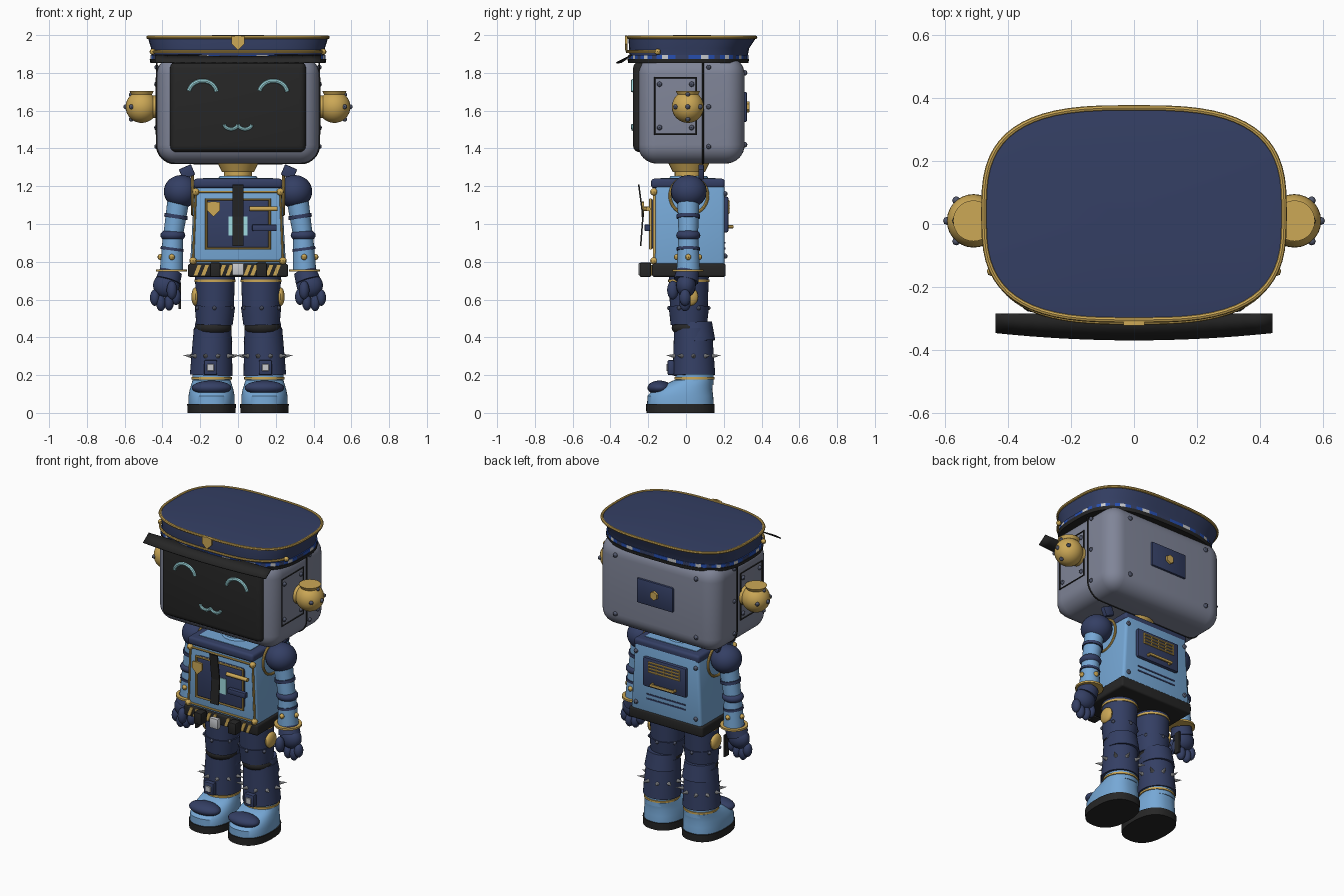
import bpy, bmesh
from math import sin, cos, pi, radians, copysign
from mathutils import Vector, Matrix, Euler

if "Cube" in bpy.data.objects:
    bpy.data.objects.remove(bpy.data.objects["Cube"], do_unlink=True)


def paint(name, *rgb):
    lin = [((c / 255 + .055) / 1.055) ** 2.4 for c in rgb] + [1]
    mat = bpy.data.materials.new(name)
    mat.use_nodes = True
    mat.diffuse_color = lin
    mat.node_tree.nodes["Principled BSDF"].inputs["Base Color"].default_value = lin
    return mat


NAVY = paint("navy", 52, 63, 100)
SKY = paint("sky blue", 118, 168, 214)
GOLD = paint("gold", 204, 168, 86)
GREY = paint("head grey", 128, 133, 152)
BLACK = paint("black", 38, 38, 38)
CYAN = paint("pale cyan", 160, 220, 226)
SILVER = paint("silver", 200, 202, 206)
BLUE = paint("bright blue", 38, 78, 175)
STEEL = paint("rivet steel", 82, 88, 108)
parts = []


def finish(name, bm, *mats):
    bmesh.ops.recalc_face_normals(bm, faces=bm.faces)
    mesh = bpy.data.meshes.new(name)
    bm.to_mesh(mesh)
    bm.free()
    obj = bpy.data.objects.new(name, mesh)
    bpy.context.collection.objects.link(obj)
    for m in mats:
        mesh.materials.append(m)
    parts.append(obj)
    return obj


def box(name, mat, centre, size, bevel=0, seg=3, taper=1, rot=(0, 0, 0)):
    bm = bmesh.new()
    bmesh.ops.create_cube(bm, size=1)
    for v in bm.verts:
        k = taper if v.co.z > 0 else 1
        v.co = Vector((v.co.x * size[0] * k, v.co.y * size[1], v.co.z * size[2]))
    if bevel:
        bmesh.ops.bevel(bm, geom=bm.edges[:], offset=bevel, segments=seg, profile=.5, affect='EDGES')
    bm.transform(Matrix.Translation(centre) @ Euler(rot).to_matrix().to_4x4())
    return finish(name, bm, mat)


def rod(name, mat, a, b, r0, r1=None, n=28):
    a, b = Vector(a), Vector(b)
    bm = bmesh.new()
    bmesh.ops.create_cone(bm, cap_ends=True, segments=n, radius1=r0,
                          radius2=r0 if r1 is None else r1, depth=(b - a).length)
    bm.transform(Matrix.Translation((a + b) / 2) @ (b - a).to_track_quat('Z', 'Y').to_matrix().to_4x4())
    return finish(name, bm, mat)


def balls(name, mat, centres, radii, n=16):
    bm = bmesh.new()
    for c in centres:
        bmesh.ops.create_uvsphere(bm, u_segments=n, v_segments=n // 2 + 2, radius=1,
                                  matrix=Matrix.Translation(c) @ Matrix.Diagonal((*radii, 1)))
    return finish(name, bm, mat)


def studs(name, mat, centres, r=.013):
    return balls(name, mat, centres, (r, r, r), 8)


def oval(cx, cy, rx, ry, e=2, n=64, start=0, end=2 * pi):
    out = []
    for i in range(n):
        t = start + (end - start) * i / n
        c, s = cos(t), sin(t)
        out.append((cx + rx * copysign(abs(c) ** (2 / e), c), cy + ry * copysign(abs(s) ** (2 / e), s)))
    return out


def loft(name, mats, rings, e=2, rule=None):
    # each ring is z, cx, cy, rx, ry
    bm = bmesh.new()
    loops = [[bm.verts.new((x, y, z)) for x, y in oval(*r, e)] for z, *r in rings]
    for lo, hi in zip(loops, loops[1:]):
        for i in range(len(lo)):
            j = (i + 1) % len(lo)
            f = bm.faces.new((lo[i], lo[j], hi[j], hi[i]))
            f.material_index = rule(i) if rule else 0
    bm.faces.new(loops[0])
    bm.faces.new(loops[-1])
    return finish(name, bm, *mats)


def tube(name, mat, pts, r, closed=False):
    cu = bpy.data.curves.new(name, 'CURVE')
    cu.dimensions, cu.bevel_depth, cu.bevel_resolution, cu.use_fill_caps = '3D', r, 2, True
    sp = cu.splines.new('POLY')
    sp.points.add(len(pts) - 1)
    for p, co in zip(sp.points, pts):
        p.co = (*co, 1)
    sp.use_cyclic_u = closed
    tmp = bpy.data.objects.new(name, cu)
    bm = bmesh.new()
    bm.from_mesh(bpy.data.meshes.new_from_object(tmp))
    bpy.data.objects.remove(tmp)
    return finish(name, bm, mat)


def plate(name, mat, outline, y, depth):
    # outline in x and z, thickened towards the back
    bm = bmesh.new()
    f = bm.faces.new([bm.verts.new((x, y, z)) for x, z in outline])
    g = bmesh.ops.extrude_face_region(bm, geom=[f])["geom"]
    bmesh.ops.translate(bm, vec=(0, depth, 0), verts=[v for v in g if isinstance(v, bmesh.types.BMVert)])
    return finish(name, bm, mat)


def frame(name, mat, hx, z0, z1, y, r, top=1):
    tube(name, mat, [(-hx, y, z0), (hx, y, z0), (hx * top, y, z1), (-hx * top, y, z1)], r, True)


def shield(name, x, z, w, y):
    shape = [(-1, 1), (0, 1.15), (1, 1), (1, -.2), (0, -1.2), (-1, -.2)]
    plate(name, GOLD, [(x + a * w, z + b * w) for a, b in shape], y, .012)


# head shell and screen face
box("head", GREY, (0, .028, 1.605), (.86, .565, .57), .1, 8)
box("face_screen", BLACK, (0, -.235, 1.62), (.72, .09, .48), .035, 4)
for s in (-1, 1):
    tube("smiling_eye", CYAN, [(s * .187 + x, -.281, z) for x, z in oval(0, 1.69, .075, .068, 2, 14, .15, pi)], .011)
    tube("mouth_curl", CYAN, [(s * .037 + x, -.281, z) for x, z in oval(0, 1.528, .036, .026, 2, 12, pi, 2 * pi + .2)], .009)
    # side seam, access panel and rivets
    tube("head_seam", BLACK, [(s * .43, .09, 1.86)] + [(s * x, .09, z) for x, z in
         oval(.33, 1.42, .1, .1, 2, 8, 0, -pi / 2)] + [(0, .09, 1.32)], .005)
    tube("side_panel_line", BLACK, [(s * .431, y, z) for y, z in
         [(-.165, 1.475), (.055, 1.475), (.055, 1.775), (-.165, 1.775)]], .005, True)
    studs("side_rivets", STEEL, [(s * .43, y, z) for y in (-.14, .03) for z in (1.51, 1.74)], .014)
    studs("rear_side_rivets", STEEL, [(s * .43, .12, z) for z in (1.41, 1.62, 1.83)])
    studs("back_rivets", STEEL, [(s * x, .31, z) for x in (.29,) for z in (1.42, 1.8)], .015)
    # ears
    rod("ear_mount", GOLD, (s * .42, .01, 1.62), (s * .47, .01, 1.62), .06)
    balls("ear_ball", GOLD, [(s * .51, .01, 1.62)], (.085,) * 3, 28)
    rod("ear_cap", GOLD, (s * .51, .01, 1.685), (s * .51, .01, 1.705), .055, .065)
    studs("ear_rivets", STEEL, [(s * .565, .01 + .065 * cos(a), 1.62 + .065 * sin(a))
                                for a in (0, pi / 2, pi, -pi / 2)] + [(s * .594, .01, 1.62)])
box("head_back_plate", NAVY, (0, .31, 1.62), (.26, .025, .16), .008, 2)
rod("head_back_bolt", GOLD, (0, .31, 1.62), (0, .335, 1.62), .032, .028, 6)

# cap
loft("cap_crown", [NAVY], [(1.86, 0, .012, .455, .31), (1.93, 0, .016, .46, .318), (1.975, 0, .03, .474, .334),
     (1.99, 0, .032, .474, .335), (1.996, 0, .032, .4, .28), (2, 0, .032, .08, .06)], 3)
loft("cap_lip", [BLACK], [(1.852, 0, .012, .464, .318), (1.874, 0, .012, .468, .322)], 3)
loft("cap_check_band", [BLUE, SILVER, NAVY], [(1.874, 0, .012, .464, .319), (1.896, 0, .012, .464, .319)], 3,
     lambda i: (0, 1, 0, 2)[i % 4])
tube("cap_piping", GOLD, [(x, y, 1.988) for x, y in oval(0, .032, .477, .337, 3)], .009, True)
tube("cap_cord", GOLD, [(x, y, 1.912) for x, y in oval(0, .014, .468, .326, 3, 40, radians(200), radians(341))], .008)
studs("cap_buttons", GOLD, [(s * .452, -.15, 1.912) for s in (-1, 1)], .016)
shield("cap_badge", 0, 1.96, .034, -.322)
bm = bmesh.new()
rows = [[bm.verts.new((x, y, z)) for y, z in ((-.288, 1.898), (-.37 + .12 * x * x, 1.857))]
        for x in [.44 * i / 8 for i in range(-8, 9)]]
for p, q in zip(rows, rows[1:]):
    bm.faces.new((p[0], p[1], q[1], q[0]))
finish("cap_visor", bm, BLACK).modifiers.new("thickness", 'SOLIDIFY').thickness = .007

# neck
rod("neck", GOLD, (0, .015, 1.22), (0, .015, 1.29), .075)
rod("neck_base", SKY, (0, .015, 1.235), (0, .015, 1.255), .11, .095)
rod("neck_flare", GOLD, (0, .015, 1.275), (0, .015, 1.325), .085, .11)

# torso shell, collar and belt
box("torso", SKY, (0, .02, .99), (.51, .37, .46), .018, 3, .9)
box("collar", NAVY, (0, .01, 1.215), (.47, .39, .05), .016)
box("collar_inset", SKY, (0, .01, 1.24), (.37, .29, .006))
box("belt", BLACK, (0, .015, .755), (.53, .39, .07), .012)

# chest panel
frame("chest_trim", GOLD, .238, .805, 1.17, -.168, .008, .94)
studs("chest_corner_knobs", GOLD, [(s * x, -.17, z) for s in (-1, 1) for x, z in ((.238, .805), (.224, 1.17))], .02)
box("chest_door", NAVY, (0, -.172, 1), (.33, .04, .26), .015)
frame("chest_door_trim", GOLD, .168, .87, 1.13, -.188, .008)
box("chest_display", CYAN, (0, -.193, .99), (.1, .008, .1))
shield("chest_badge", -.13, 1.08, .035, -.235)
tube("chest_strap_pin", GOLD, [(-.13, -.23, 1.08), (-.13, -.17, 1.08)], .012)
rod("chest_lever", GOLD, (.06, -.2, 1.08), (.21, -.2, 1.08), .012)
box("chest_pouch", NAVY, (.14, -.205, .98), (.13, .03, .035), .006, 2)
for z0, z1, y0, y1 in ((1.04, 1.207, -.228, -.25), (.885, 1.04, -.24, -.228)):
    tilt = (y0 - y1) / (z1 - z0)
    box("hanging_strap", BLACK, (0, (y0 + y1) / 2, (z0 + z1) / 2), (.058, .008, z1 - z0 + .004), rot=(tilt, 0, 0))

# belt front: hazard stripes, pouches and buckle
for x in (-.215, -.175, -.085, -.045, .05, .085, .165, .205):
    plate("belt_stripe", GOLD, [(x - .02, .728), (x, .728), (x + .022, .784), (x + .002, .784)], -.186, .009)
for x in (-.12, .125):
    box("belt_pouch", BLACK, (x, -.215, .758), (.055, .06, .075), .006, 2)
box("buckle", SILVER, (0, -.237, .76), (.062, .03, .066), .006, 2)

# back panel with grille, handle and vents
box("back_plate", NAVY, (0, .21, 1.05), (.31, .03, .19), .01, 2)
for z in (1.06, 1.08, 1.1, 1.12):
    rod("back_grille_bar", GOLD, (-.11, .226, z), (.11, .226, z), .006, n=8)
for x in (-.11, -.055, 0, .055, .11):
    rod("back_grille_post", GOLD, (x, .226, 1.055), (x, .226, 1.125), .005, n=8)
tube("back_handle", GOLD, [(-.08, .22, .985), (-.08, .245, .985), (.08, .245, .985), (.08, .22, .985)], .01)
for z in (.87, .9):
    box("back_vent", NAVY, (0, .205, z), (.28, .006, .009))
studs("back_torso_rivets", STEEL, [(s * .215, .206, z) for s in (-1, 1) for z in (.83, 1.16)], .014)

for s in (-1, 1):
    def p(x, y, z):
        return (s * x, y, z)

    # arm
    tube("shoulder_ring", GOLD, [p(.24, y, z) for y, z in oval(.015, 1.15, .1, .1, 2, 32)], .008, True)
    balls("shoulder", NAVY, [p(.3, .015, 1.172)], (.093, .095, .087), 28)
    box("shoulder_tab", NAVY, p(.27, .08, 1.275), (.07, .03, .06), .006, 2, rot=(0, s * .4, 0))
    rod("upper_arm", SKY, p(.315, .012, 1.13), p(.342, .012, .95), .058, .052)
    rod("upper_arm_band", NAVY, p(.327, .012, 1.05), p(.33, .012, 1.03), .062)
    balls("elbow", NAVY, [p(.345, .012, .94)], (.066, .064, .036), 24)
    rod("forearm", SKY, p(.345, .012, .93), p(.352, .012, .755), .053, .062)
    rod("forearm_band", NAVY, p(.348, .012, .875), p(.35, .012, .86), .061)
    rod("wrist_ring", GOLD, p(.352, .01, .748), p(.352, .01, .76), .083)
    studs("forearm_studs", GOLD, [p(.35, -.048, .825), p(.41, .012, .825), p(.35, .07, .825)], .016)
    # hand
    rod("cuff", NAVY, p(.355, .01, .75), p(.37, 0, .7), .06, .066)
    balls("palm", NAVY, [p(.38, 0, .675)], (.07, .052, .065), 20)
    balls("fingers", NAVY, [p(.44, -.005, .61), p(.408, -.005, .582), p(.365, -.005, .585), p(.328, -.005, .615)],
          (.026, .03, .044))
    balls("thumb", NAVY, [p(.35, -.07, .65)], (.028, .03, .05))

    # thigh and knee
    rod("thigh", NAVY, p(.122, .015, .56), p(.122, .015, .73), .1, .106, 36)
    rod("lower_thigh", NAVY, p(.125, .015, .465), p(.122, .015, .565), .096, .107, 36)
    rod("thigh_ring", GOLD, p(.122, .015, .693), p(.122, .015, .706), .109, n=36)
    balls("hip_disc", GOLD, [p(.225, .015, .615)], (.022, .05, .05), 20)
    studs("thigh_studs", STEEL, [p(.125 + .104 * cos(a), .015 + .104 * sin(a), .555)
                                 for a in [pi * k / 3 + pi / 6 for k in range(6)]], .011)
    balls("knee_joint", BLACK, [p(.13, .02, .45)], (.096, .096, .05), 28)
    # shin with spike ring
    rod("shin", NAVY, p(.142, .042, .2), p(.134, .037, .445), .113, .1, 36)
    rod("shin_cuff", NAVY, p(.135, .05, .38), p(.133, .045, .48), .105, .092, 36)
    for k in range(10):
        d = Vector((cos(pi * k / 5), sin(pi * k / 5), .1))
        c = Vector(p(.139, .04, .29))
        rod("shin_spike", SILVER, c + d * .1, c + d * .152, .013, 0, 10)
    box("shin_clasp", NAVY, p(.145, -.08, .24), (.07, .035, .08), .008, 2)
    box("shin_buckle", SILVER, p(.145, -.099, .24), (.036, .01, .036), .002, 1)
    # boot
    rod("ankle", SKY, p(.14, .045, .15), p(.14, .045, .21), .102, .1, 36)
    rod("ankle_ring", GOLD, p(.14, .045, .177), p(.14, .045, .189), .107, n=36)
    loft("boot", [SKY], [(.045, s * .14, -.03, .122, .176), (.09, s * .14, -.03, .122, .174),
         (.125, s * .14, -.015, .115, .154), (.155, s * .14, .02, .106, .122), (.175, s * .14, .042, .1, .102)], 2.4)
    loft("sole", [BLACK], [(0, s * .14, -.03, .127, .18), (.047, s * .14, -.03, .129, .182)], 2.4)
    balls("toe_cap", NAVY, [p(.14, -.14, .133)], (.105, .064, .038), 24)

# strap hanging beside one hand
box("wrist_tag", BLACK, (-.309, .03, .62), (.012, .04, .14))

# smooth shading with sharp edges kept
bpy.ops.object.select_all(action='DESELECT')
for obj in parts:
    obj.select_set(True)
bpy.context.view_layer.objects.active = parts[0]
bpy.ops.object.shade_smooth_by_angle(angle=radians(35))
